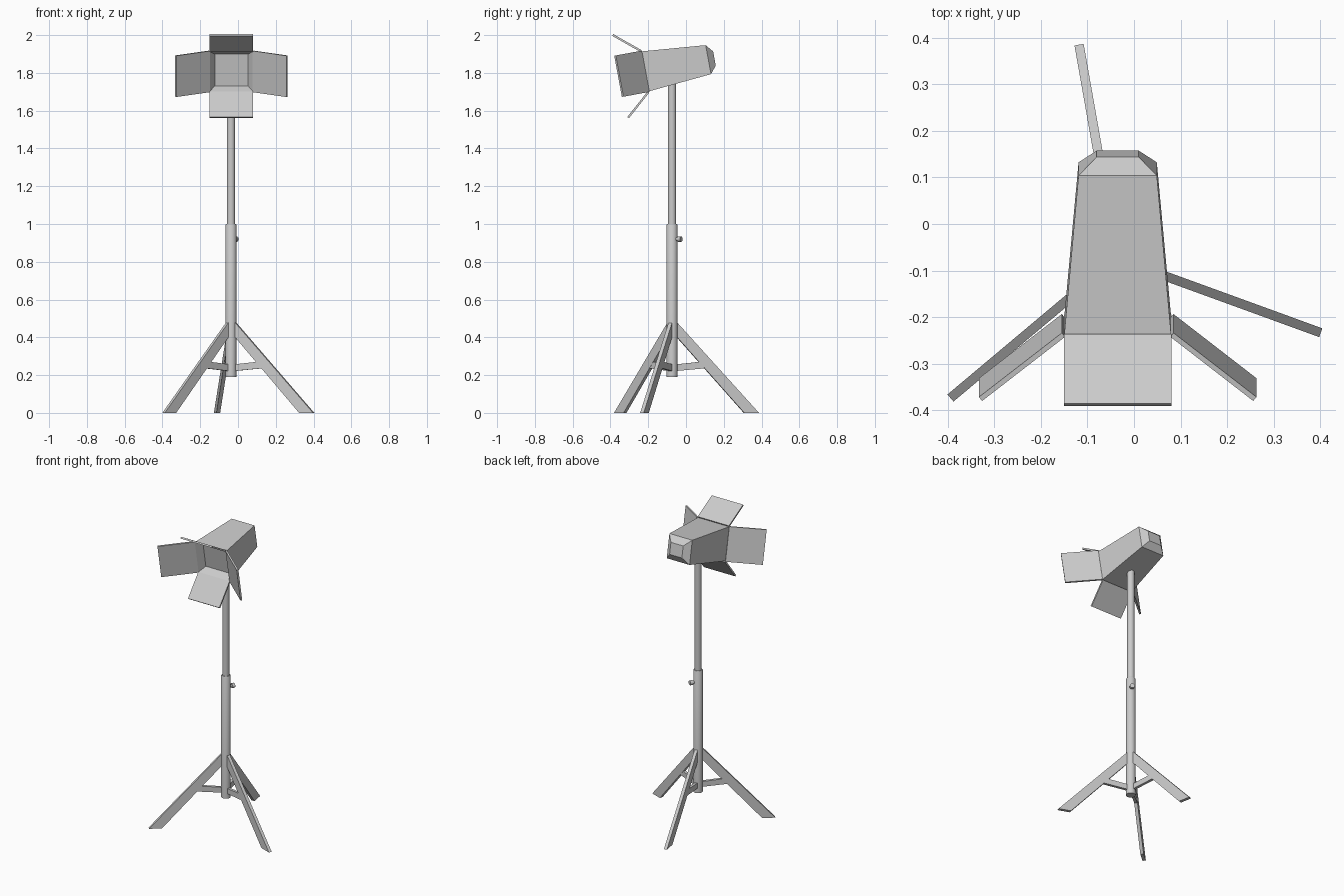
import bpy, bmesh, math
from mathutils import Matrix, Vector

if "Cube" in bpy.data.objects:
    bpy.data.objects.remove(bpy.data.objects["Cube"])

PX, PY = -0.037, -0.074            # pole axis
POLE = Matrix.Translation((PX, PY, 0))


def finish(name, bm, matrix):
    bmesh.ops.recalc_face_normals(bm, faces=bm.faces)
    me = bpy.data.meshes.new(name)
    bm.to_mesh(me)
    bm.free()
    ob = bpy.data.objects.new(name, me)
    bpy.context.collection.objects.link(ob)
    ob.matrix_world = matrix
    return ob


def prism(name, profile, width, matrix):
    """Profile in the local XZ plane, thickened evenly along Y."""
    bm = bmesh.new()
    f = bm.faces.new([bm.verts.new((x, -width / 2, z)) for x, z in profile])
    ext = bmesh.ops.extrude_face_region(bm, geom=[f])["geom"]
    bmesh.ops.translate(bm, vec=(0, width, 0),
                        verts=[v for v in ext if isinstance(v, bmesh.types.BMVert)])
    return finish(name, bm, matrix)


def loft(name, rings, matrix):
    """Rings of points bridged in order, both ends capped."""
    bm = bmesh.new()
    loops = [[bm.verts.new(p) for p in r] for r in rings]
    n = len(loops[0])
    for a, b in zip(loops, loops[1:]):
        for i in range(n):
            j = (i + 1) % n
            bm.faces.new((a[i], a[j], b[j], b[i]))
    bm.faces.new(loops[0])
    bm.faces.new(loops[-1])
    return finish(name, bm, matrix)


def tube(name, sections, matrix, sides=20):
    """Round part from (radius, height) sections."""
    rings = [[(r * math.cos(2 * math.pi * i / sides),
               r * math.sin(2 * math.pi * i / sides), z) for i in range(sides)]
             for r, z in sections]
    ob = loft(name, rings, matrix)
    bpy.context.view_layer.objects.active = ob
    ob.select_set(True)
    bpy.ops.object.shade_smooth_by_angle(angle=math.radians(35))
    ob.select_set(False)
    return ob


# telescopic pole
tube("lower_pole", [(0.029, 0.19), (0.029, 0.994), (0.026, 1.0)], POLE)
tube("upper_pole", [(0.022, 0.98), (0.022, 1.755)], POLE)

# locking knob on the lower pole
knob = (Matrix.Translation((PX, PY, 0.92)) @ Matrix.Rotation(math.radians(60), 4, 'Z')
        @ Matrix.Rotation(math.radians(90), 4, 'Y'))
tube("knob_stem", [(0.009, 0.02), (0.009, 0.04)], knob, 12)
tube("knob_head", [(0.015, 0.038), (0.015, 0.056)], knob, 12)

# three legs with braces
for i, ang in enumerate((-20, 100, 220)):
    m = POLE @ Matrix.Rotation(math.radians(ang), 4, 'Z')
    prism(f"leg_{i + 1}", [(0.022, 0.483), (0.466, 0), (0.387, 0), (0.022, 0.405)], 0.02, m)
    prism(f"brace_{i + 1}", [(0.022, 0.257), (0.165, 0.272), (0.188, 0.237), (0.022, 0.222)],
          0.018, m)

# lamp housing: local Y runs backwards along the tilted barrel
HEAD = Matrix.Translation((-0.035, -0.222, 1.807)) @ Matrix.Rotation(math.radians(10.5), 4, 'X')


def rect(w, h, y):
    return [(-w, y, -h), (w, y, -h), (w, y, h), (-w, y, h)]


loft("lamp_housing", [rect(0.0875, 0.085, 0.045),    # recessed lens face
                      rect(0.115, 0.108, 0),
                      rect(0.084, 0.078, 0.346),
                      rect(0.045, 0.038, 0.379)], HEAD)

# four hinged flaps: profile is (outward, along barrel), turned around the barrel axis
for name, ang, start, out, reach, width in (
        ("right_flap", 0, 0.115, 0.176, 0.140, 0.222),
        ("top_flap", 90, 0.108, 0.108, 0.131, 0.23),
        ("left_flap", 180, 0.115, 0.176, 0.140, 0.222),
        ("bottom_flap", 270, 0.108, 0.112, 0.131, 0.23)):
    t = 0.011 / math.hypot(out, reach)
    a, b = Vector((start - 0.002, 0)), Vector((start + out, -reach))
    n = Vector((reach, out)) * t
    # local X outward, local Z backwards along the barrel
    turn = Matrix.Rotation(math.radians(-ang), 4, 'Y') @ Matrix(
        ((1, 0, 0, 0), (0, 0, 1, 0), (0, -1, 0, 0), (0, 0, 0, 1)))
    prism(name, [tuple(a), tuple(b), tuple(b + n), tuple(a + n)], width, HEAD @ turn)
